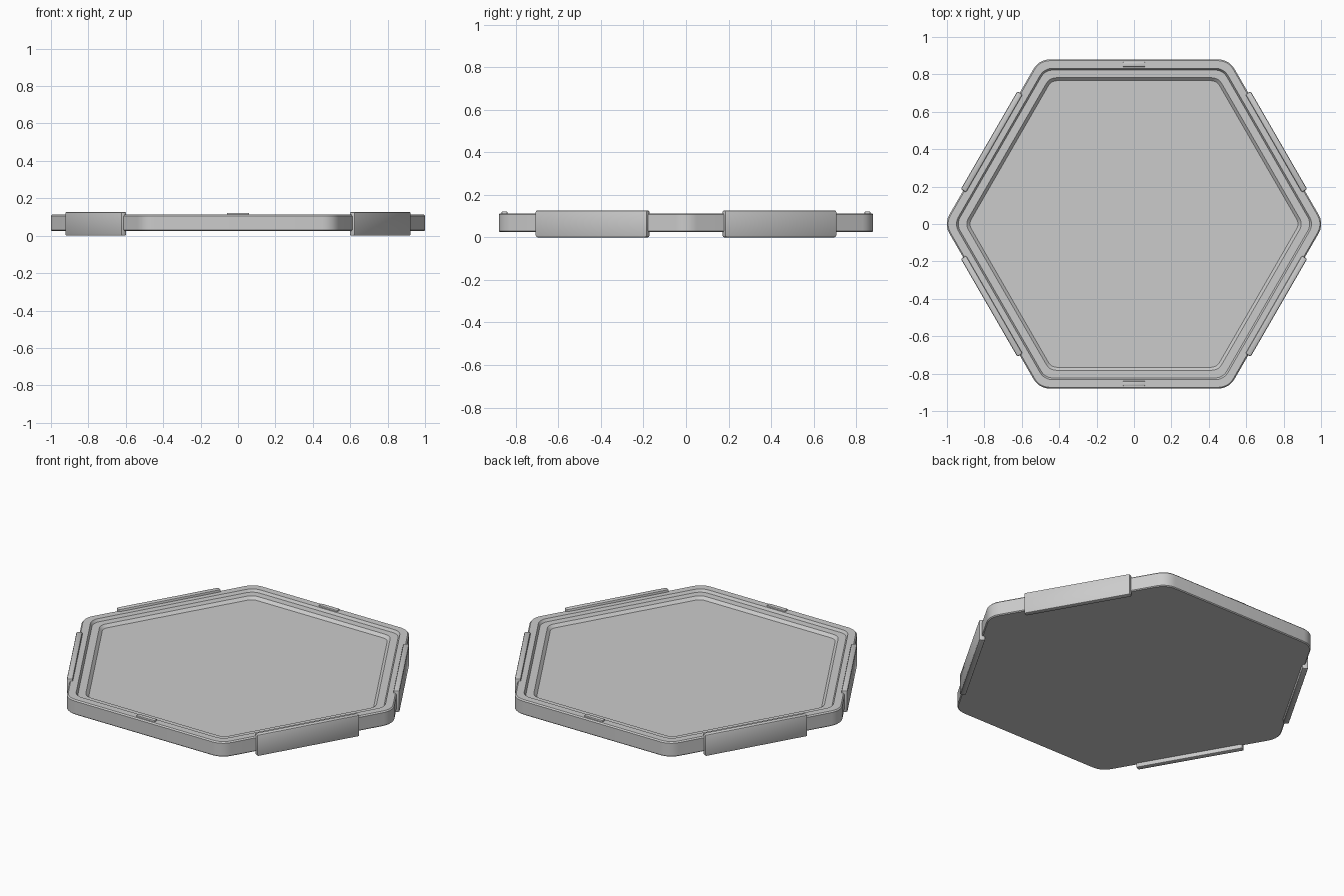
import bpy, bmesh, math
from mathutils import Matrix, Vector

if "Cube" in bpy.data.objects:
    bpy.data.objects.remove(bpy.data.objects["Cube"])


def rounded_hex(apothem, radius, z, segs=5):
    """Points of a hexagon with its tips on the x axis and rounded corners."""
    pts = []
    centre = (apothem - radius) / math.cos(math.pi / 6)
    for k in range(6):
        a = math.radians(60 * k)
        for i in range(segs + 1):
            b = a + math.radians(-30 + 60 * i / segs)
            pts.append((centre * math.cos(a) + radius * math.cos(b),
                        centre * math.sin(a) + radius * math.sin(b), z))
    return pts


def make_object(name, bm):
    bmesh.ops.recalc_face_normals(bm, faces=bm.faces)
    mesh = bpy.data.meshes.new(name)
    bm.to_mesh(mesh)
    bm.free()
    obj = bpy.data.objects.new(name, mesh)
    bpy.context.collection.objects.link(obj)
    bpy.ops.object.select_all(action='DESELECT')
    obj.select_set(True)
    bpy.context.view_layer.objects.active = obj
    bpy.ops.object.shade_smooth_by_angle(angle=math.radians(25))
    return obj


def bar(name, size, location, bevel, angle=0):
    """Bevelled block, placed on the +x side and then swung around z."""
    bm = bmesh.new()
    bmesh.ops.create_cube(bm, size=1)
    bmesh.ops.scale(bm, vec=size, verts=bm.verts)
    bmesh.ops.bevel(bm, geom=bm.edges[:], offset=bevel, segments=2,
                    profile=0.5, affect='EDGES')
    bmesh.ops.translate(bm, vec=location, verts=bm.verts)
    bmesh.ops.transform(bm, matrix=Matrix.Rotation(math.radians(angle), 4, 'Z'),
                        verts=bm.verts)
    return make_object(name, bm)


# Tray: flat base, outer wall, rim, stepped ledge and sunken floor
profile = [(0.875, 0.10, 0.025), (0.88, 0.10, 0.030), (0.88, 0.10, 0.106),
           (0.873, 0.09, 0.113), (0.832, 0.075, 0.113), (0.823, 0.07, 0.098),
           (0.782, 0.06, 0.098), (0.766, 0.05, 0.082)]
bm = bmesh.new()
rings = [[bm.verts.new(p) for p in rounded_hex(*ring)] for ring in profile]
n = len(rings[0])
for lower, upper in zip(rings, rings[1:]):
    for i in range(n):
        j = (i + 1) % n
        bm.faces.new((lower[i], lower[j], upper[j], upper[i]))
bm.faces.new(rings[0][::-1])
bm.faces.new(rings[-1])
make_object("tray", bm)

# Locking clips on the four slanted sides
for i, angle in enumerate((30, 150, 210, 330)):
    bar(f"clip_{i + 1}", Vector((0.033, 0.605, 0.127)),
        Vector((0.8785, 0, 0.0635)), 0.008, angle)

# Small raised catches on the front and back rims
for name, angle in (("back_catch", 90), ("front_catch", 270)):
    bar(name, Vector((0.026, 0.12, 0.025)), Vector((0.853, 0, 0.1095)),
        0.004, angle)
